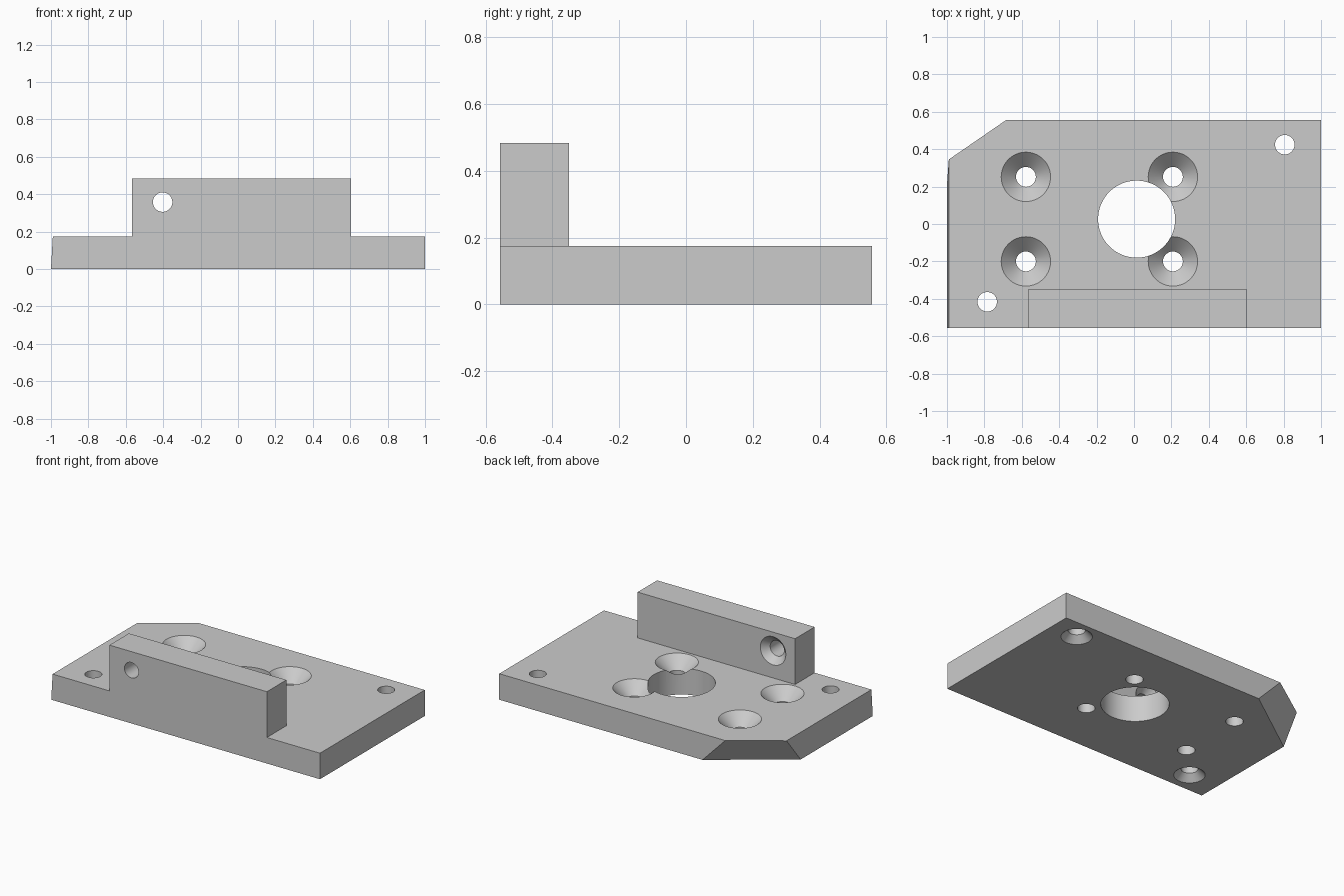
import bpy, bmesh, math
from mathutils import Vector

cube = bpy.data.objects.get("Cube")
if cube:
    bpy.data.objects.remove(cube, do_unlink=True)

HALF_Y, THICK, TOP = 0.557, 0.175, 0.483
WALL_BACK = -0.35

metal = bpy.data.materials.new("light_grey_metal")
metal.use_nodes = True
metal.diffuse_color = (0.6, 0.6, 0.6, 1)
metal.node_tree.nodes["Principled BSDF"].inputs["Base Color"].default_value = (0.6, 0.6, 0.6, 1)


def loft(name, rings):
    """Closed solid through a stack of matching point rings."""
    bm = bmesh.new()
    loops = [[bm.verts.new(p) for p in ring] for ring in rings]
    n = len(loops[0])
    for a, b in zip(loops, loops[1:]):
        for i in range(n):
            j = (i + 1) % n
            bm.faces.new((a[i], a[j], b[j], b[i]))
    bm.faces.new(loops[0])
    bm.faces.new(loops[-1])
    bmesh.ops.recalc_face_normals(bm, faces=bm.faces)
    mesh = bpy.data.meshes.new(name)
    bm.to_mesh(mesh)
    bm.free()
    mesh.materials.append(metal)
    obj = bpy.data.objects.new(name, mesh)
    bpy.context.collection.objects.link(obj)
    return obj


def combine(target, tool, operation):
    """Apply a boolean and discard the tool."""
    tool.hide_render = True
    mod = target.modifiers.new(operation, 'BOOLEAN')
    mod.operation, mod.solver, mod.object = operation, 'EXACT', tool
    bpy.context.view_layer.objects.active = target
    bpy.ops.object.modifier_apply(modifier=mod.name)
    bpy.data.objects.remove(tool, do_unlink=True)


def hole_cutter(centre, outward, hole, sink, length):
    """Drill with an optional 45 degree countersink on the outward side."""
    over = 0.008
    steps = [(hole, -length)]
    if sink > hole:
        steps += [(hole, hole - sink), (sink + over, over)]
    else:
        steps += [(hole, over)]
    turn = Vector(outward).to_track_quat('Z', 'Y')
    angles = [math.tau * i / 64 for i in range(64)]
    rings = [[Vector(centre) + turn @ Vector((r * math.cos(a), r * math.sin(a), d))
              for a in angles] for r, d in steps]
    return loft("hole_cutter", rings)


# Base plate with a leaning side and an undercut corner
def outline(left, corner_y, corner_x, z):
    return [(left, -HALF_Y, z), (1, -HALF_Y, z), (1, HALF_Y, z),
            (corner_x, HALF_Y, z), (left, corner_y, z)]


plate = loft("mounting_plate", [outline(-1, 0.21, -0.513, 0),
                                outline(-0.99, 0.345, -0.682, THICK)])

# Upright wall along the front edge
wall = loft("front_wall", [[(-0.567, -HALF_Y, z), (0.605, -HALF_Y, z),
                            (0.605, WALL_BACK, z), (-0.567, WALL_BACK, z)]
                           for z in (0.1, TOP)])
combine(plate, wall, 'UNION')

# Four countersunk screw holes opening upward
up, down, back = (0, 0, 1), (0, 0, -1), (0, 1, 0)
cutters = [hole_cutter((x, y, THICK), up, 0.053, 0.132, 0.3)
           for x in (-0.578, 0.208) for y in (0.252, -0.2)]
# Large central bore
cutters.append(hole_cutter((0.014, 0.026, THICK), up, 0.206, 0, 0.3))
# Two corner holes countersunk from below
for x, y in ((0.806, 0.424), (-0.785, -0.416)):
    cutters.append(hole_cutter((x, y, 0), down, 0.052, 0.095, 0.3))
# Cross hole through the wall, countersunk at the back
cutters.append(hole_cutter((-0.403, WALL_BACK, 0.358), back, 0.052, 0.095, 0.3))
for cutter in cutters:
    combine(plate, cutter, 'DIFFERENCE')

# Smooth bores with sharp rims
bpy.ops.object.select_all(action='DESELECT')
plate.select_set(True)
bpy.context.view_layer.objects.active = plate
bpy.ops.object.shade_smooth_by_angle(angle=math.radians(30))
